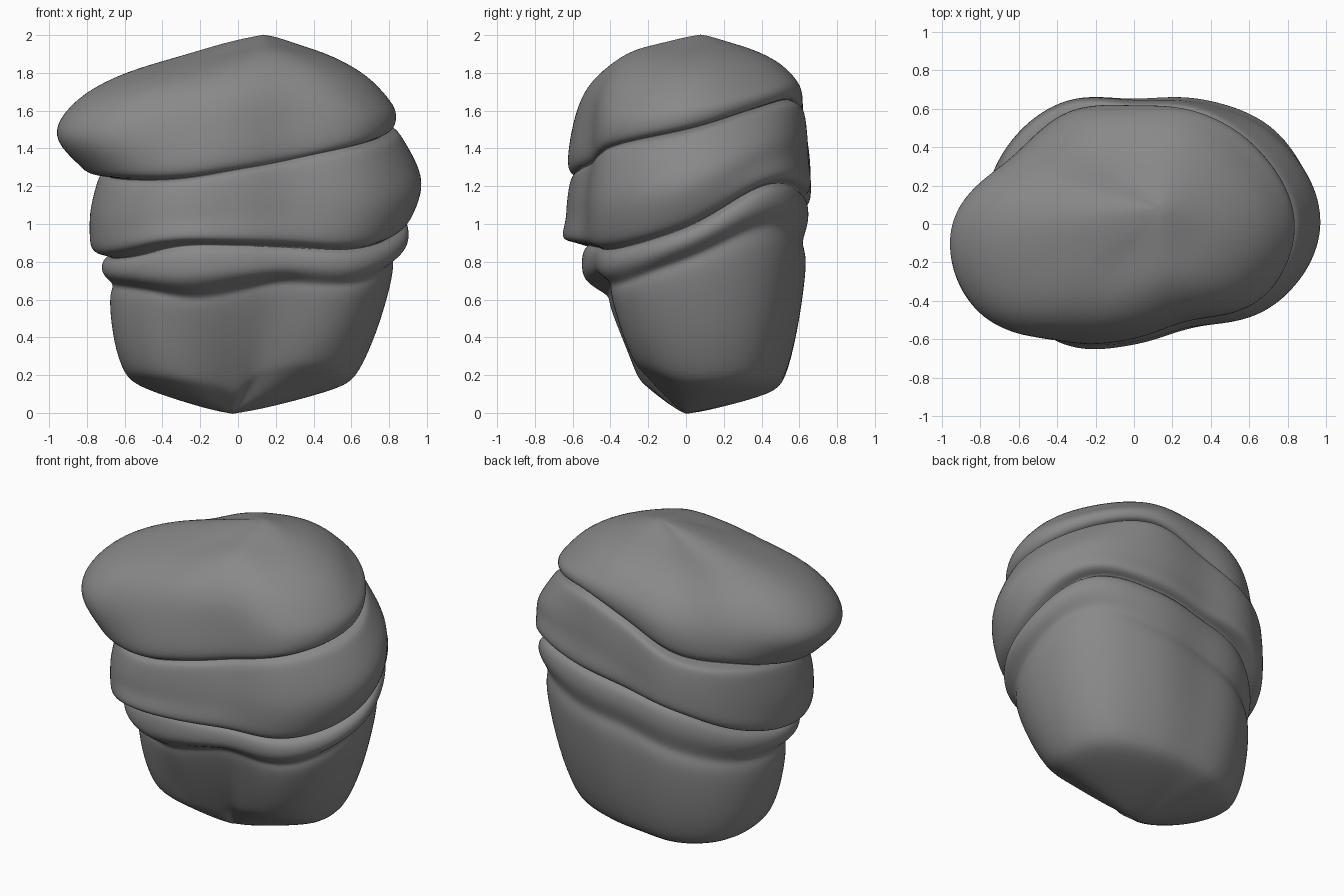
import bpy, bmesh
from math import cos, sin, pi
from mathutils import Vector

if "Cube" in bpy.data.objects:
    bpy.data.objects.remove(bpy.data.objects["Cube"])

COLS = 48   # columns around the rock; control values are given every 30 degrees from +x


def around(vals):
    """Smooth periodic interpolation of 12 control values."""
    n, out = len(vals), []
    for i in range(COLS):
        f = i * n / COLS
        k, t = int(f), f - int(f)
        a, b, c, d = (vals[(k + j) % n] for j in (-1, 0, 1, 2))
        out.append(b + 0.5 * t * (c - a + t * (2*a - 5*b + 4*c - d + t * (3*(b - c) + d - a))))
    return out


def mix(a, b, t):
    return [p + (q - p) * t for p, q in zip(a, b)]


def ring(radii, heights, s=1.0):
    return [Vector((r * s * cos(2*pi*i/COLS), r * s * sin(2*pi*i/COLS), z))
            for i, (r, z) in enumerate(zip(radii, heights))]


# heights of the bottom rim, the three seams, and the shoulder and crown of the cap
z_base = around([.14, .14, .13, .12, .10, .12, .17, .17, .13, .10, .19, .23])
seam_c = around([.82, .99, .92, .86, .77, .69, .68, .66, .62, .66, .70, .69])
seam_b = around([.98, 1.21, 1.18, 1.12, 1.05, .91, .83, .83, .89, .89, .88, .87])
seam_a = around([1.5, 1.61, 1.66, 1.55, 1.41, 1.34, 1.27, 1.24, 1.24, 1.29, 1.34, 1.42])
z_shoulder = around([1.66, 1.74, 1.79, 1.77, 1.69, 1.62, 1.56, 1.57, 1.63, 1.68, 1.70, 1.66])
z_crown = around([1.89, 1.92, 1.93, 1.91, 1.87, 1.83, 1.81, 1.79, 1.83, 1.88, 1.92, 1.89])

# plan outlines
base = around([.58, .63, .54, .50, .54, .59, .57, .45, .24, .16, .23, .48])
foot = around([.85, .87, .74, .64, .68, .70, .69, .60, .49, .42, .47, .73])
band = around([.90, .88, .73, .63, .67, .70, .72, .68, .61, .54, .56, .77])
slab_lo = around([.92, .90, .75, .65, .73, .77, .78, .76, .73, .63, .62, .81])
slab_mid = around([.97, .87, .72, .64, .73, .77, .78, .76, .70, .61, .61, .84])
slab_hi = around([.86, .77, .69, .62, .71, .75, .73, .72, .67, .59, .58, .78])
cap_lo = around([.83, .75, .67, .61, .67, .71, .82, .83, .71, .60, .58, .77])
cap_mid = around([.83, .75, .66, .61, .67, .71, .95, .94, .69, .57, .56, .76])
shoulder = around([.79, .68, .61, .56, .62, .67, .93, .89, .64, .54, .54, .70])

rings = []


def layer(lo_z, hi_z, lo_r, hi_r, steps):
    """Stack rings between two seams: (height fraction, outline scale)."""
    for t, s in steps:
        rings.append(ring(mix(lo_r, hi_r, t), mix(lo_z, hi_z, t), s))


def seam(z, r1, r2, depth):
    rings.append(ring([min(p, q) for p, q in zip(r1, r2)], z, depth))


# foot: faceted wedge tapering down to a point
low = Vector((-.03, 0, -.01))
rings.append([low + (p - low) * .4 for p in ring(base, mix(z_base, [0] * COLS, .1))])
layer(z_base, seam_c, base, foot, [(0, .94), (.08, 1.03), (.4, 1.06), (.8, 1.02), (.93, .985)])
seam(seam_c, foot, band, .95)
# thin band
layer(seam_c, seam_b, band, band, [(.22, .975), (.5, 1.01), (.8, 1.0), (.93, .97)])
seam(seam_b, band, slab_lo, .92)
# middle slab, widest halfway up
layer(seam_b, seam_a, slab_lo, slab_lo, [(.03, .97), (.12, 1.01)])
layer(seam_b, seam_a, slab_mid, slab_mid, [(.35, 1.01), (.55, 1.01)])
layer(seam_b, seam_a, slab_hi, slab_hi, [(.9, 1.02), (.97, .99)])
seam(seam_a, slab_hi, cap_lo, .93)
# overhanging cap
rings.append(ring(cap_lo, mix(seam_a, z_shoulder, .02), .97))
rings.append(ring(cap_lo, mix(seam_a, z_shoulder, .15), 1.01))
rings.append(ring(cap_mid, mix(seam_a, z_shoulder, .6), 1.02))
rings.append(ring(shoulder, z_shoulder, 1.02))
rings.append(ring(shoulder, mix(z_shoulder, z_crown, .55), .88))
rings.append(ring(shoulder, z_crown, .64))
# domed crown, rounded so that it has no spike
top = Vector((.14, .08, 2.005))
for s, rise in ((.6, .42), (.28, .8)):
    rings.append([Vector((top.x + (p.x - top.x) * s, top.y + (p.y - top.y) * s, p.z))
                  for p in ring(shoulder, mix(z_crown, [2.0] * COLS, rise), .64)])

# skin the rings into one closed stone
bm = bmesh.new()
grid = [[bm.verts.new(p) for p in r] for r in rings]
for lower, upper in zip(grid, grid[1:]):
    for i in range(COLS):
        j = (i + 1) % COLS
        bm.faces.new((lower[i], lower[j], upper[j], upper[i]))
v_low, v_top = bm.verts.new(low), bm.verts.new(top)
for i in range(COLS):
    j = (i + 1) % COLS
    bm.faces.new((v_low, grid[0][j], grid[0][i]))
    bm.faces.new((v_top, grid[-1][i], grid[-1][j]))
for f in bm.faces:
    f.smooth = True
mesh = bpy.data.meshes.new("layered_rock")
bm.to_mesh(mesh)
bm.free()
stone = bpy.data.materials.new("dark_stone")
stone.diffuse_color = (.25, .25, .25, 1)
stone.use_nodes = True
stone.node_tree.nodes["Principled BSDF"].inputs["Base Color"].default_value = stone.diffuse_color
mesh.materials.append(stone)
rock = bpy.data.objects.new("layered_rock", mesh)
bpy.context.collection.objects.link(rock)
sub = rock.modifiers.new("smooth", 'SUBSURF')
sub.levels = sub.render_levels = 2
